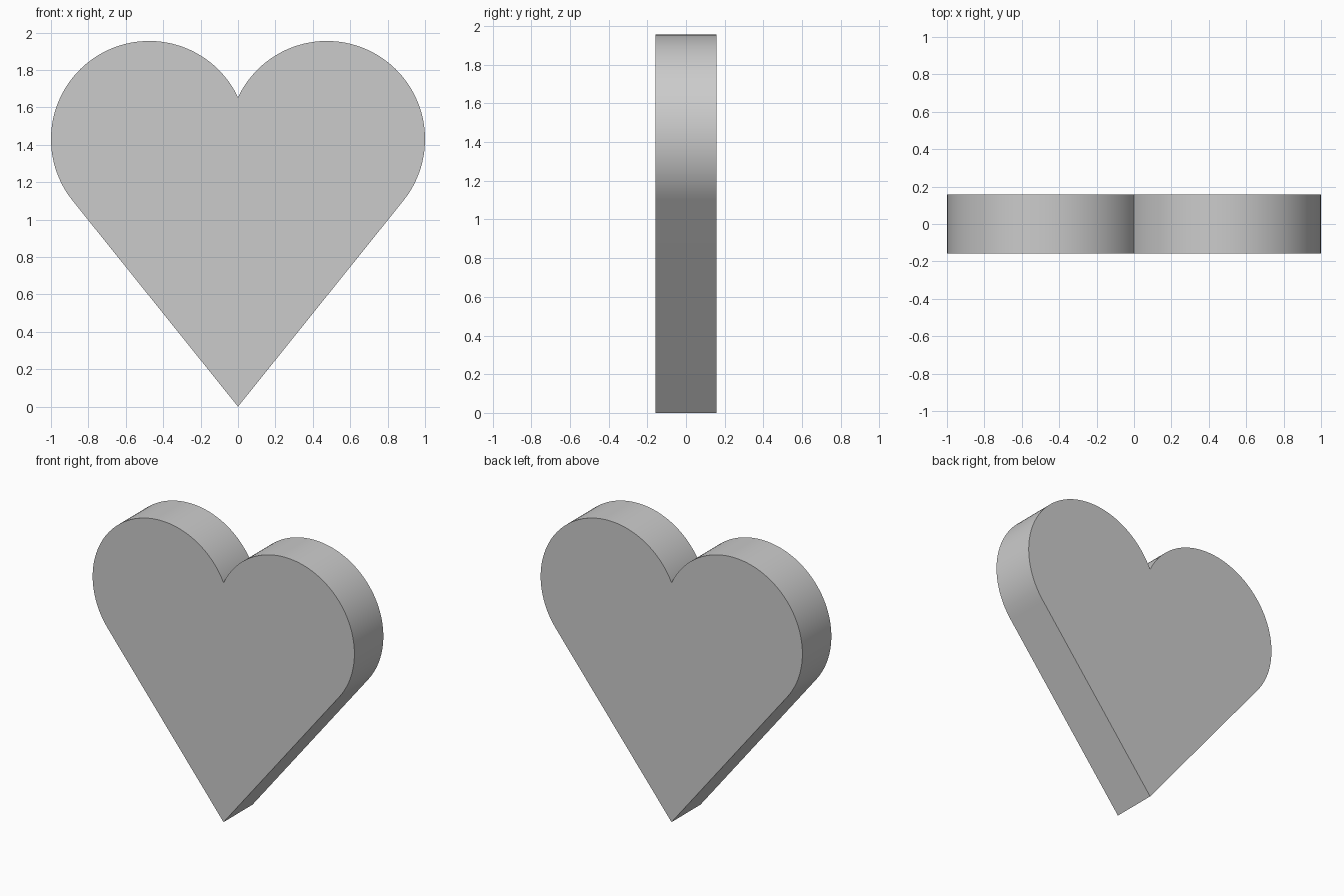
import bpy, bmesh
from math import asin, atan2, cos, hypot, pi, radians, sin, sqrt

if "Cube" in bpy.data.objects:
    bpy.data.objects.remove(bpy.data.objects["Cube"])

CX, CZ, R = 0.475, 1.43, 0.525   # lobe circle
HALF = 0.158                     # half thickness
STEPS = 64

# Right lobe arc: from the tangent with the tip line up to the cleft
tip_slope = atan2(CZ, CX) - asin(R / hypot(CX, CZ))
start = tip_slope - pi / 2
end = atan2(sqrt(R * R - CX * CX), -CX)
angles = [start + (end - start) * i / STEPS for i in range(STEPS + 1)]
right = [(CX + R * cos(a), CZ + R * sin(a)) for a in angles]
right[-1] = (0.0, right[-1][1])

# Full outline: tip, right lobe, mirrored left lobe
outline = [(0.0, 0.0)] + right + [(-x, z) for x, z in reversed(right[:-1])]

# Extrude the outline through the thickness
bm = bmesh.new()
face = bm.faces.new([bm.verts.new((x, -HALF, z)) for x, z in outline])
ext = bmesh.ops.extrude_face_region(bm, geom=[face], use_keep_orig=True)
moved = [g for g in ext["geom"] if isinstance(g, bmesh.types.BMVert)]
bmesh.ops.translate(bm, verts=moved, vec=(0, 2 * HALF, 0))
bmesh.ops.recalc_face_normals(bm, faces=bm.faces)

mesh = bpy.data.meshes.new("heart")
bm.to_mesh(mesh)
bm.free()
heart = bpy.data.objects.new("heart", mesh)
bpy.context.collection.objects.link(heart)

# Smooth rim, crisp front and back edges
bpy.context.view_layer.objects.active = heart
heart.select_set(True)
bpy.ops.object.shade_smooth_by_angle(angle=radians(30))
